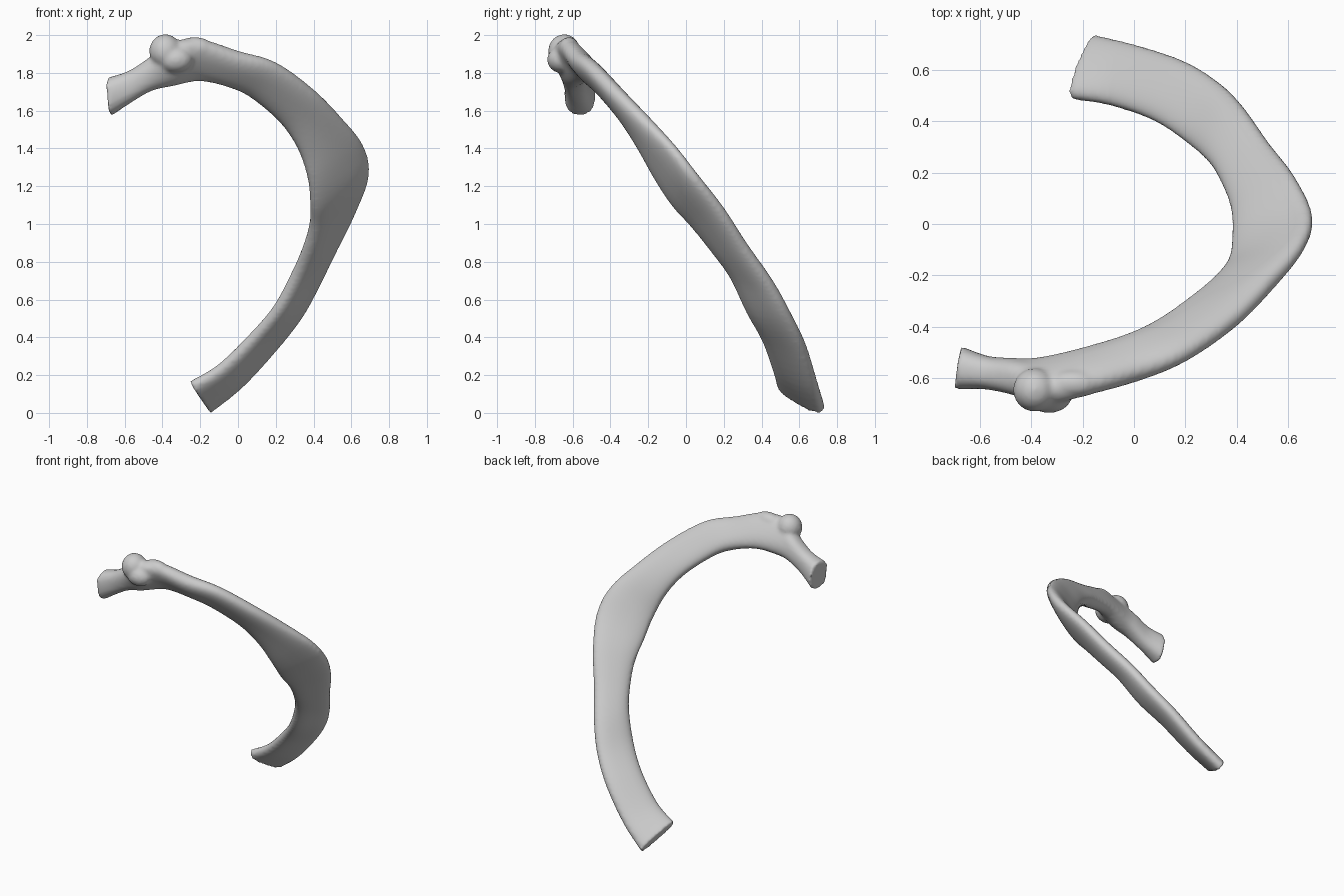
import bpy, bmesh, math
from mathutils import Vector, Matrix

if "Cube" in bpy.data.objects:
    bpy.data.objects.remove(bpy.data.objects["Cube"])

# Stations along the rib: outer edge xyz, inner edge xyz, thickness
ST = [
    (-.15, .73, .01, -.25, .49, .155, .10),
    (.02, .69, .15, -.10, .465, .24, .10),
    (.20, .63, .35, .07, .405, .40, .10),
    (.33, .55, .52, .20, .32, .55, .10),
    (.42, .46, .68, .30, .23, .74, .10),
    (.52, .32, .88, .36, .12, .89, .10),
    (.62, .19, 1.08, .385, .03, 1.0, .10),
    (.69, .04, 1.27, .385, -.06, 1.10, .10),
    (.66, -.08, 1.42, .37, -.15, 1.24, .10),
    (.55, -.22, 1.56, .32, -.22, 1.39, .11),
    (.40, -.38, 1.71, .23, -.29, 1.53, .11),
    (.20, -.52, 1.85, .10, -.38, 1.65, .11),
    (0, -.60, 1.905, -.02, -.44, 1.725, .12),
    (-.20, -.65, 1.97, -.20, -.50, 1.765, .12),
    (-.36, -.67, 1.95, -.35, -.55, 1.74, .15),
    (-.47, -.61, 1.88, -.46, -.575, 1.705, .14),
    (-.58, -.58, 1.81, -.57, -.575, 1.64, .13),
    (-.69, -.565, 1.775, -.675, -.555, 1.57, .17),
]
STEPS, SIDES = 5, 28


def spline(i, t):
    """Catmull-Rom blend of the station rows."""
    a, b, c, d = (ST[max(0, min(len(ST) - 1, i + k))] for k in (-1, 0, 1, 2))
    return [.5 * (2*q + (r-p)*t + (2*p-5*q+4*r-s)*t*t + (3*q-p-3*r+s)*t**3)
            for p, q, r, s in zip(a, b, c, d)]


rows = [spline(i, k / STEPS) for i in range(len(ST) - 1) for k in range(STEPS)] + [list(ST[-1])]
mid = [(Vector(r[:3]) + Vector(r[3:6])) / 2 for r in rows]


def power(v, e):
    return math.copysign(abs(v) ** e, v)


# Shaft, neck and head: flattened oval section swept along the stations
bm = bmesh.new()
rings = []
for i, r in enumerate(rows):
    tangent = mid[min(i + 1, len(rows) - 1)] - mid[max(i - 1, 0)]
    half = (Vector(r[:3]) - Vector(r[3:6])) / 2
    normal = tangent.cross(half).normalized() * r[6] / 2
    ring = []
    for k in range(SIDES):
        a = 2 * math.pi * k / SIDES
        ring.append(bm.verts.new(mid[i] + half * power(math.cos(a), .85) + normal * power(math.sin(a), .8)))
    rings.append(ring)
for a, b in zip(rings, rings[1:]):
    for k in range(SIDES):
        n = (k + 1) % SIDES
        bm.faces.new((a[k], a[n], b[n], b[k]))
bm.faces.new(rings[0][::-1])
bm.faces.new(rings[-1])


# Tubercle bumps near the neck
def bump(loc, size):
    m = Matrix.Translation(loc) @ Matrix.Diagonal((*size, 1))
    bmesh.ops.create_uvsphere(bm, u_segments=24, v_segments=16, radius=1, matrix=m)


bump((-.385, -.645, 1.915), (.085, .085, .09))
bump((-.33, -.665, 1.87), (.09, .07, .07))
bump((-.23, -.62, 1.93), (.10, .055, .06))
bmesh.ops.recalc_face_normals(bm, faces=bm.faces)

mesh = bpy.data.meshes.new("rib")
bm.to_mesh(mesh)
bm.free()
rib = bpy.data.objects.new("rib", mesh)
bpy.context.collection.objects.link(rib)

# Fuse the parts and soften the joins
remesh = rib.modifiers.new("fuse", 'REMESH')
remesh.mode = 'VOXEL'
remesh.voxel_size = .012
remesh.use_smooth_shade = True
smooth = rib.modifiers.new("soften", 'SMOOTH')
smooth.factor = .5
smooth.iterations = 5
bpy.context.view_layer.objects.active = rib
rib.select_set(True)
for m in ("fuse", "soften"):
    bpy.ops.object.modifier_apply(modifier=m)
bpy.ops.object.shade_smooth_by_angle(angle=math.radians(50))
